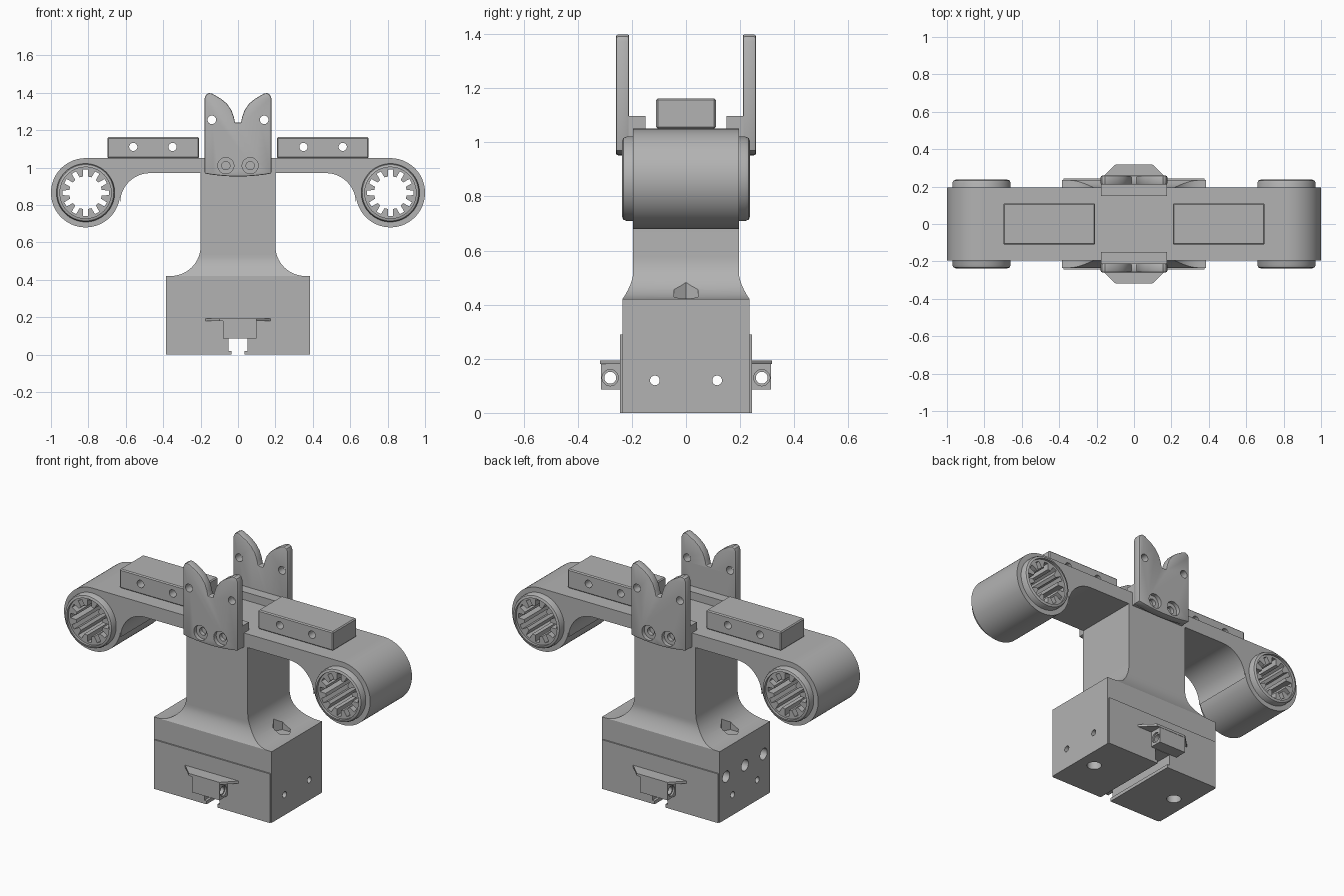
import bpy, bmesh, math
from math import cos, sin, pi, radians

old = bpy.data.objects.get("Cube")
if old:
    bpy.data.objects.remove(old, do_unlink=True)

grey = bpy.data.materials.new("plain grey")
grey.use_nodes = True
COLOUR = (0.45, 0.45, 0.45, 1)
grey.diffuse_color = COLOUR
grey.node_tree.nodes["Principled BSDF"].inputs["Base Color"].default_value = COLOUR


def to3d(axis, p, d):
    return {"x": (d, p[0], p[1]), "y": (p[0], d, p[1]), "z": (p[0], p[1], d)}[axis]


def finish(name, bm):
    bmesh.ops.recalc_face_normals(bm, faces=bm.faces)
    mesh = bpy.data.meshes.new(name)
    bm.to_mesh(mesh)
    bm.free()
    mesh.materials.append(grey)
    ob = bpy.data.objects.new(name, mesh)
    bpy.context.collection.objects.link(ob)
    return ob


def prism(name, pts, axis, lo, hi):
    """Extrude a flat outline along an axis."""
    bm = bmesh.new()
    rings = [[bm.verts.new(to3d(axis, p, d)) for p in pts] for d in (lo, hi)]
    for ring in rings:
        bm.faces.new(ring)
    for i in range(len(pts)):
        j = (i + 1) % len(pts)
        bm.faces.new((rings[0][i], rings[0][j], rings[1][j], rings[1][i]))
    return finish(name, bm)


def arc(cx, cy, r, a0, a1, n):
    return [(cx + r * cos(radians(a0 + (a1 - a0) * i / n)),
             cy + r * sin(radians(a0 + (a1 - a0) * i / n))) for i in range(n + 1)]


def circle(cx, cy, r, n=32):
    return arc(cx, cy, r, 0, 360, n)[:-1]


def rect(x0, x1, y0, y1):
    return [(x0, y0), (x1, y0), (x1, y1), (x0, y1)]


def apply_mod(ob, kind, **settings):
    mod = ob.modifiers.new(kind.lower(), kind)
    for key, value in settings.items():
        setattr(mod, key, value)
    bpy.ops.object.select_all(action="DESELECT")
    bpy.context.view_layer.objects.active = ob
    ob.select_set(True)
    bpy.ops.object.modifier_apply(modifier=mod.name)


def cut(ob, pts, axis, lo, hi):
    """Subtract an extruded outline from a part."""
    cutter = prism("cutter", pts, axis, lo, hi)
    cutter.hide_render = True
    apply_mod(ob, "BOOLEAN", operation="DIFFERENCE", object=cutter, solver="EXACT")
    bpy.data.objects.remove(cutter, do_unlink=True)


def chamfer(ob, width, segments=1):
    apply_mod(ob, "BEVEL", width=width, segments=segments,
              limit_method="ANGLE", angle_limit=radians(50))


parts = []

# Crossbar with a rounded barrel at each end
half = ([(0.81, 1.05)] + arc(0.815, 0.865, 0.185, 90, -180, 54)
        + arc(0.47, 0.81, 0.16, 0, 90, 14))
outline = half + [(-x, z) for x, z in reversed(half)]
crossbar = prism("crossbar", outline, "y", -0.195, 0.195)
for s in (1, -1):
    cut(crossbar, circle(s * 0.815, 0.865, 0.15, 48), "y", -0.4, 0.4)
parts.append(crossbar)

# Column that flares into the base: stacked rectangles joined into one skin
bm = bmesh.new()
levels = [(0.0, 0.385, 0.235), (0.42, 0.385, 0.235)]
for i in range(17):
    a = radians(90 * i / 16)
    z = 0.58 - 0.16 * cos(a)
    t = max(0, 1 - (z - 0.42) / 0.1)
    levels.append((z, 0.36 - 0.16 * sin(a), 0.195 + 0.04 * t ** 1.7))
levels.append((0.97, 0.2, 0.195))
rings = [[bm.verts.new((x, y, z)) for x, y in rect(-hx, hx, -hy, hy)]
         for z, hx, hy in levels]
for a, b in zip(rings, rings[1:]):
    for i in range(4):
        j = (i + 1) % 4
        bm.faces.new((a[i], a[j], b[j], b[i]))
bm.faces.new(rings[0])
bm.faces.new(rings[-1])
column = finish("column_and_base", bm)

# Slot, screw holes and nut pockets in the base
slot = [(-0.035, -0.1), (0.035, -0.1), (0.035, 0.02), (0.05, 0.02),
        (0.05, 0.085), (-0.05, 0.085), (-0.05, 0.02), (-0.035, 0.02)]
cut(column, slot, "y", -0.5, 0.5)
for s in (1, -1):
    cut(column, circle(s * 0.115, 0.12, 0.018, 20), "x", -0.5, 0.5)
    cut(column, circle(s * 0.285, 0, 0.04, 28), "z", -0.1, 0.3)
    cut(column, circle(s * 0.285, 0, 0.052, 6), "z", 0.41, 0.6)
for y in (-0.175, 0, 0.175):
    cut(column, circle(y, 0.25, 0.033, 28), "x", -0.5, -0.2)
parts.append(column)

# Toothed bore outline for the bushings
def toothed(cx, cz):
    pts = []
    for k in range(12):
        for r, off in ((0.088, -9), (0.125, -6), (0.125, 6), (0.088, 9)):
            a = radians(30 * k + off)
            pts.append((cx + r * cos(a), cz + r * sin(a)))
    return pts


for s, side in ((1, "left"), (-1, "right")):
    # Bushing through each barrel, with recessed ends
    cx = s * 0.815
    bushing = prism(side + "_bushing", circle(cx, 0.865, 0.156, 64), "y", -0.237, 0.237)
    chamfer(bushing, 0.018, 2)
    for e in (1, -1):
        cut(bushing, circle(cx, 0.865, 0.137, 64), "y", e * 0.222, e * 0.3)
    cut(bushing, toothed(cx, 0.865), "y", -0.4, 0.4)
    parts.append(bushing)

    # Raised block on the crossbar
    pad = prism(side + "_top_block", rect(s * 0.208, s * 0.698, -0.11, 0.11), "z", 1.05, 1.162)
    chamfer(pad, 0.006)
    for x in (0.35, 0.56):
        cut(pad, circle(s * x, 1.11, 0.022, 24), "y", -0.3, 0.3)
    parts.append(pad)

# Notched face plate outline
edge = [(0.178, 0.968), (0.178, 1.372), (0.17, 1.39), (0.155, 1.398), (0.138, 1.395),
        (0.09, 1.367), (0.06, 1.342), (0.036, 1.308), (0.022, 1.27), (0.016, 1.24)]
bottom = [(x * 0.178 / 4, 0.952 + 0.016 * (x / 4) ** 2) for x in range(-3, 4)]
plate_outline = edge + [(-x, z) for x, z in reversed(edge)] + bottom

for s, side in ((-1, "front"), (1, "back")):
    # Face plate with eyelets and counterbored screws
    plate = prism(side + "_plate", plate_outline, "y", s * 0.21, s * 0.258)
    chamfer(plate, 0.006, 2)
    for x in (-1, 1):
        cut(plate, circle(x * 0.14, 1.255, 0.023, 24), "y", -0.4, 0.4)
        cut(plate, circle(x * 0.065, 1.01, 0.043, 32), "y", s * 0.235, s * 0.3)
        cut(plate, circle(x * 0.065, 1.01, 0.022, 24), "y", s * 0.2, s * 0.3)
    parts.append(plate)

    # Ledge behind the plate, hooked over the crossbar
    hook = [(s * 0.212, 0.968), (s * 0.212, 1.097), (s * 0.15, 1.097),
            (s * 0.15, 1.05), (s * 0.195, 1.05), (s * 0.195, 0.968)]
    parts.append(prism(side + "_plate_hook", hook, "x", -0.176, 0.176))

    # Slightly raised lower panel of the base
    panel = prism(side + "_base_panel", rect(-0.378, 0.378, 0, 0.29), "y", s * 0.235, s * 0.243)
    cut(panel, slot, "y", -0.5, 0.5)
    parts.append(panel)

    # Belt clip: drilled lug below a tapered shelf
    lug = prism(side + "_clip_lug", rect(s * 0.08, s * -0.1, 0.087, 0.182),
                "y", s * 0.24, s * 0.315)
    cut(lug, circle(s * 0.28, 0.13, 0.022, 24), "x", -0.3, 0.3)
    for e in (1, -1):
        cut(lug, circle(s * 0.28, 0.13, 0.03, 24), "x",
            -s * 0.01 + e * 0.08, -s * 0.01 + e * 0.2)
    parts.append(lug)
    shelf = [(-0.178, s * 0.24), (-0.1, s * 0.317), (0.1, s * 0.317), (0.178, s * 0.24)]
    parts.append(prism(side + "_clip_shelf", shelf, "z", 0.18, 0.194))

# Smooth the round surfaces while keeping edges crisp
bpy.ops.object.select_all(action="DESELECT")
for ob in parts:
    ob.select_set(True)
bpy.context.view_layer.objects.active = parts[0]
bpy.ops.object.shade_smooth_by_angle(angle=radians(30))
